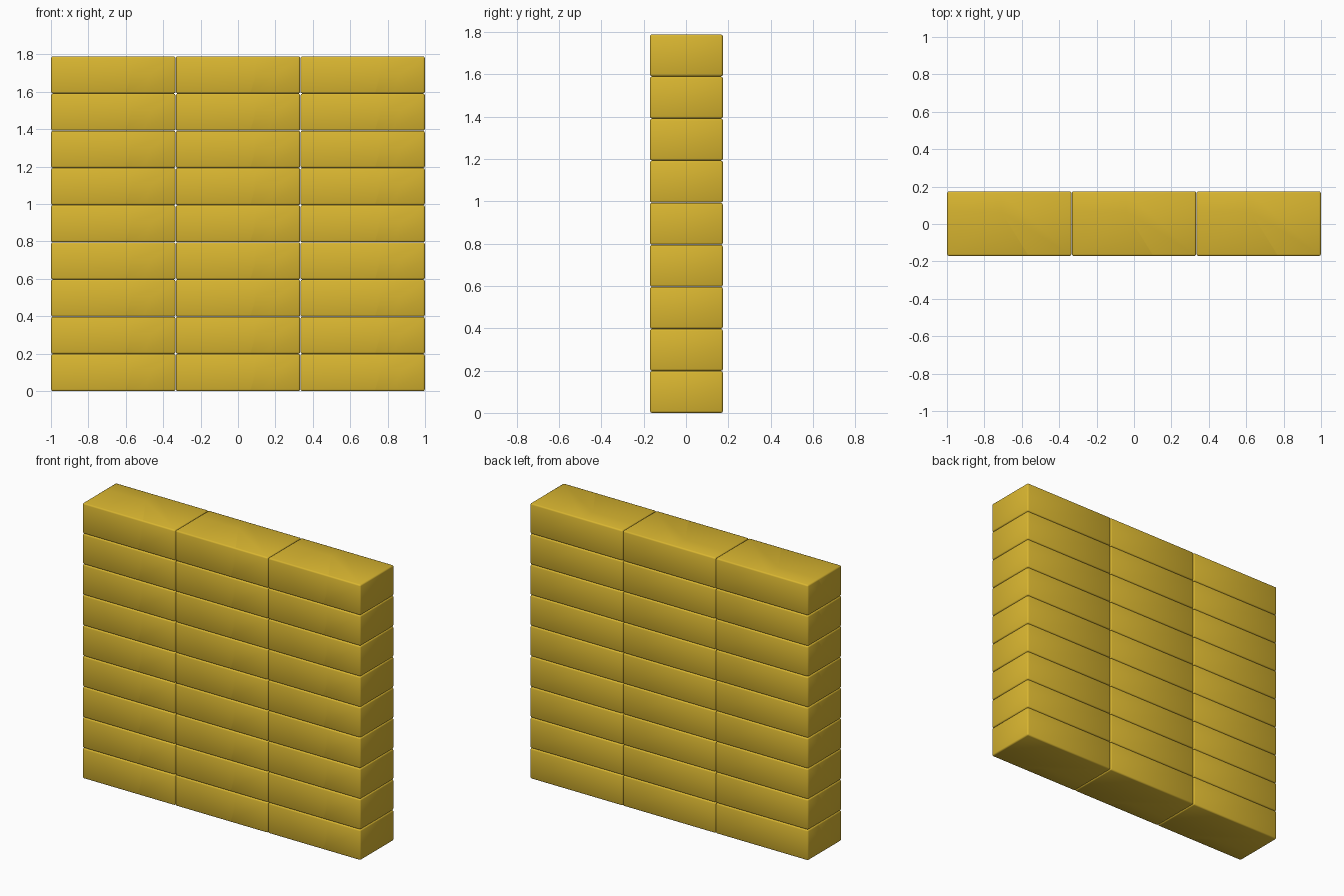
import bpy, bmesh

if "Cube" in bpy.data.objects:
    bpy.data.objects.remove(bpy.data.objects["Cube"])

COLS, ROWS = 3, 9
PITCH_X, PITCH_Z = 2 / COLS, 1.79 / ROWS
L, D, H = PITCH_X - 0.002, 0.345, PITCH_Z - 0.001
M = H * 0.52

gold = bpy.data.materials.new("gold_yellow")
gold.diffuse_color = (0.70, 0.47, 0.03, 1)
gold.use_nodes = True
gold.node_tree.nodes["Principled BSDF"].inputs["Base Color"].default_value = gold.diffuse_color

# Block outline corners plus the points where its facet seams meet
pts = {
    "a": (0, 0, 0), "b": (L, 0, 0), "c": (L, D, 0), "d": (0, D, 0),
    "e": (0, 0, H), "f": (L, 0, H), "g": (L, D, H), "h": (0, D, H),
    "A": (.29, D, H), "B": (.29, .235, H), "C": (.43, 0, H), "D": (0, .235, H),
    "E": (.43, 0, M), "F": (.40, 0, 0), "G": (L, 0, M), "H": (.53, 0, M),
    "I": (.50, 0, 0), "J": (L, D, M), "K": (0, .10, 0), "P": (.30, .10, 0),
}
faces = [
    "eCBD", "DBAh", "CfgAB",            # top
    "aFECe", "CfGHE", "FIHE", "IbGH",   # front
    "bcJG", "GJgf",                     # right end
    "aeDK", "KDhd",                     # left end
    "aKPF", "KdcbIFP",                  # bottom
    "dhAgJc",                           # back
]


def block_mesh():
    bm = bmesh.new()
    v = {k: bm.verts.new((x - L / 2, y - D / 2, z)) for k, (x, y, z) in pts.items()}
    for f in faces:
        bm.faces.new([v[k] for k in f])
    bmesh.ops.recalc_face_normals(bm, faces=bm.faces)
    # Flat seams stay crisp, outer edges are rounded
    outer = []
    for e in bm.edges:
        if e.calc_face_angle(0) > 1:
            outer.append(e)
        else:
            e.smooth = False
    bmesh.ops.bevel(bm, geom=outer, offset=0.009, offset_type='OFFSET',
                    segments=2, profile=0.5, affect='EDGES', clamp_overlap=True)
    for f in bm.faces:
        f.smooth = True
    me = bpy.data.meshes.new("block")
    bm.to_mesh(me)
    bm.free()
    me.materials.append(gold)
    return me


# Straight stack of blocks
mesh = block_mesh()
for r in range(ROWS):
    for c in range(COLS):
        ob = bpy.data.objects.new(f"block_row{r + 1}_col{c + 1}", mesh)
        ob.location = ((c - (COLS - 1) / 2) * PITCH_X, 0.002, r * PITCH_Z)
        bpy.context.collection.objects.link(ob)
